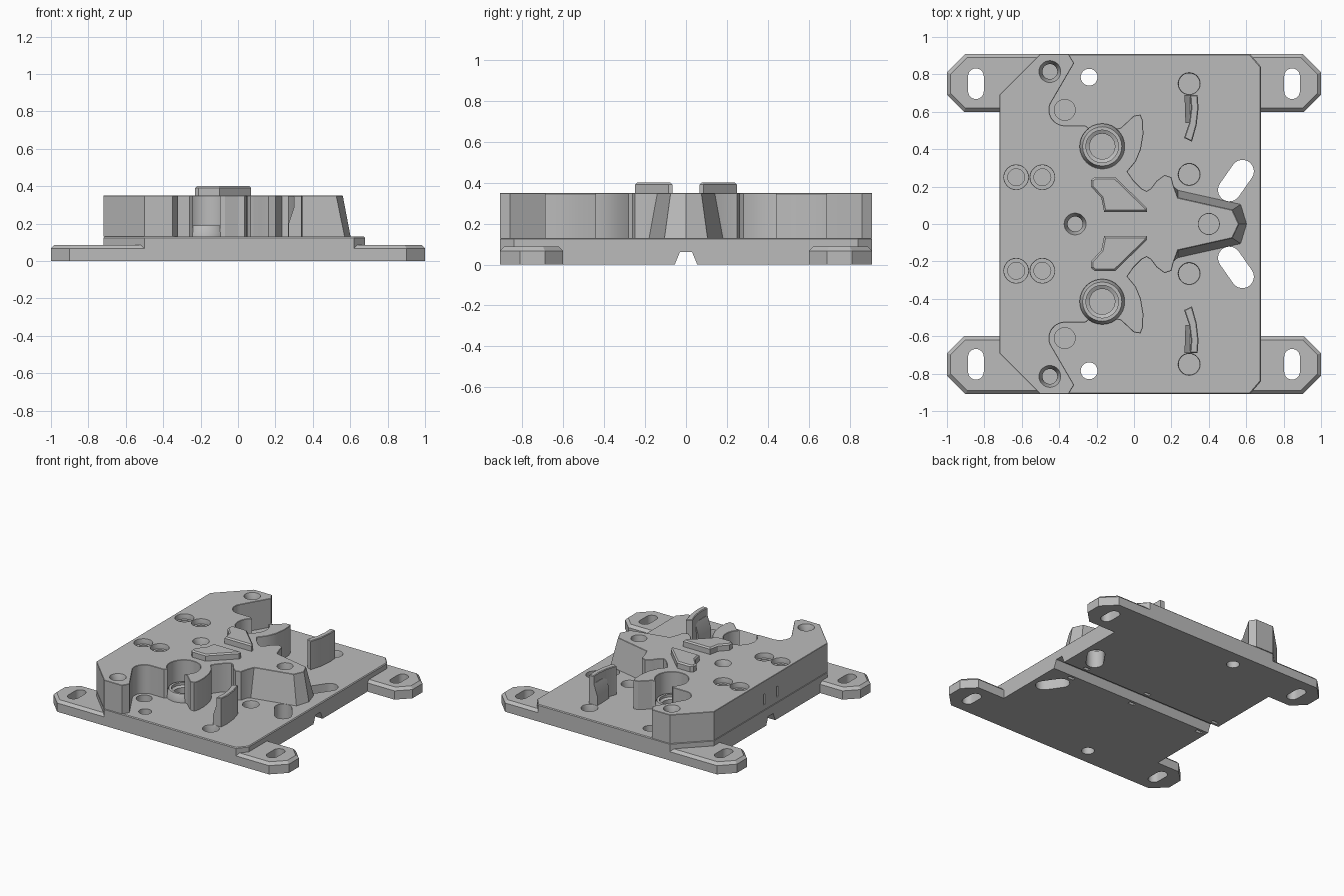
import bpy, bmesh, math

cube = bpy.data.objects.get("Cube")
if cube:
    bpy.data.objects.remove(cube, do_unlink=True)

grey = bpy.data.materials.new("plain_grey")
grey.use_nodes = True
GREY = (0.5, 0.5, 0.5, 1)
grey.diffuse_color = GREY
grey.node_tree.nodes["Principled BSDF"].inputs["Base Color"].default_value = GREY

FLOOR, TOP = 0.13, 0.35


def loft(bm, rings):
    """Closed solid through (outline, height) sections of equal point count."""
    rows = [[bm.verts.new((x, y, z)) for x, y in pts] for pts, z in rings]
    n = len(rows[0])
    for a, b in zip(rows, rows[1:]):
        for i in range(n):
            j = (i + 1) % n
            bm.faces.new((a[i], a[j], b[j], b[i]))
    bm.faces.new(rows[0][::-1])
    bm.faces.new(rows[-1])


def arc(cx, cy, r, start, end, steps=24):
    angles = [math.radians(start + (end - start) * i / steps) for i in range(steps + 1)]
    return [(cx + r * math.cos(a), cy + r * math.sin(a)) for a in angles]


def circle(cx, cy, r):
    return arc(cx, cy, r, 0, 360, 28)[:-1]


def capsule(ax, ay, bx, by, r):
    d = math.degrees(math.atan2(by - ay, bx - ax))
    return arc(bx, by, r, d - 90, d + 90, 12) + arc(ax, ay, r, d + 90, d + 270, 12)


def rect(x0, x1, y0, y1):
    return [(x0, y0), (x1, y0), (x1, y1), (x0, y1)]


def flip(pts, sx=1, sy=1):
    return [(x * sx, y * sy) for x, y in pts]


def bore(bm, x, y, steps):
    """Stepped round plug, given as (radius, height) from top down."""
    loft(bm, [(circle(x, y, r), z) for r, z in steps])


def make(name, bm, chamfer=0):
    bmesh.ops.recalc_face_normals(bm, faces=bm.faces[:])
    if chamfer:
        high = max(v.co.z for v in bm.verts) - 1e-4
        rim = [e for e in bm.edges if all(v.co.z > high for v in e.verts)]
        bmesh.ops.bevel(bm, geom=rim, offset=chamfer, segments=1,
                        affect='EDGES', clamp_overlap=True)
    mesh = bpy.data.meshes.new(name)
    bm.to_mesh(mesh)
    bm.free()
    mesh.materials.append(grey)
    ob = bpy.data.objects.new(name, mesh)
    bpy.context.collection.objects.link(ob)
    return ob


def solid(name, rings, chamfer=0):
    bm = bmesh.new()
    loft(bm, rings)
    return make(name, bm, chamfer)


def select(ob):
    bpy.ops.object.select_all(action='DESELECT')
    ob.select_set(True)
    bpy.context.view_layer.objects.active = ob


def cut(targets, bm):
    cutter = make("cutter", bm)
    cutter.hide_render = True
    for ob in targets:
        mod = ob.modifiers.new("cut", 'BOOLEAN')
        mod.operation, mod.solver, mod.object = 'DIFFERENCE', 'EXACT', cutter
        select(ob)
        bpy.ops.object.modifier_apply(modifier=mod.name)
    bpy.data.objects.remove(cutter, do_unlink=True)


parts = []

# Base plate
half = [(-0.72, 0.69), (-0.5, 0.91), (0.62, 0.91), (0.68, 0.84)]
outline = half + flip(half[::-1], sy=-1)
plate = solid("base_plate", [(outline, 0), (outline, FLOOR)], 0.006)
parts.append(plate)

# Mounting feet with slots
foot = [(0.46, 0.91), (0.9, 0.91), (1, 0.81), (1, 0.69), (0.91, 0.6), (0.46, 0.6)]
for sx, side in ((1, "left"), (-1, "right")):
    for sy, end in ((1, "back"), (-1, "front")):
        pts = flip(foot, sx, sy)
        ob = solid(f"{end}_{side}_foot", [(pts, 0), (pts, 0.087)], 0.02)
        bm = bmesh.new()
        slot = flip(capsule(0.845, 0.71, 0.845, 0.79, 0.042), sx, sy)
        loft(bm, [(slot, -0.1), (slot, 0.2)])
        cut([ob], bm)
        parts.append(ob)

# Raised block: shared contour, then a nose with sloping walls
contour = [(-0.72, 0.69), (-0.5, 0.91), (-0.35, 0.91), (-0.32, 0.86)]
contour += arc(-0.37, 0.61, 0.083, 145, 270, 12)
contour += [(-0.26, 0.527), (-0.24, 0.51)]
contour += arc(-0.17, 0.415, 0.118, 128, 412, 32)
contour += [(-0.07, 0.515), (0, 0.58), (0.035, 0.585), (0.048, 0.55), (0.05, 0.48),
            (0.037, 0.4), (0.01, 0.335), (-0.035, 0.28), (0, 0.23), (0.04, 0.19),
            (0.067, 0.176), (0.09, 0.19), (0.12, 0.23), (0.163, 0.263),
            (0.2, 0.25), (0.213, 0.2)]
nose_low = [(0.235, 0.18), (0.57, 0.105), (0.602, 0)]
nose_high = [(0.235, 0.14), (0.525, 0.075), (0.56, 0)]


def whole(nose):
    pts = contour + nose
    return pts + flip(pts[-2::-1], sy=-1)


block = solid("raised_block", [(whole(nose_low), FLOOR), (whole(nose_high), TOP)], 0.006)
parts.append(block)

# Raised pads, vanes and pocket collars
pad = [(-0.23, 0.235), (-0.21, 0.25), (-0.1, 0.25), (0.07, 0.085), (0.07, 0.065),
       (-0.16, 0.065), (-0.175, 0.14), (-0.23, 0.2)]
vane = [(0.3, 0.69), (0.34, 0.69), (0.345, 0.62), (0.335, 0.53), (0.31, 0.44),
        (0.268, 0.46), (0.295, 0.54), (0.305, 0.62)]
step_low = [(0.27, 0.69), (0.32, 0.69), (0.32, 0.56), (0.275, 0.54)]
step_high = [(0.3, 0.69), (0.32, 0.69), (0.32, 0.56), (0.3, 0.54)]
collars = []
for s, end in ((1, "back"), (-1, "front")):
    p, v = flip(pad, sy=s), flip(vane, sy=s)
    parts.append(solid(f"{end}_pad", [(p, TOP - 0.01), (p, 0.4)], 0.01))
    parts.append(solid(f"{end}_vane", [(v, FLOOR), (v, TOP)], 0.005))
    parts.append(solid(f"{end}_vane_step", [(flip(step_low, sy=s), 0.12),
                                            (flip(step_low, sy=s), 0.2),
                                            (flip(step_high, sy=s), 0.29)]))
    bm = bmesh.new()
    bore(bm, -0.17, s * 0.415, [(0.122, 0.12), (0.122, 0.15), (0.105, 0.19)])
    collars.append(make(f"{end}_collar", bm))
parts += collars

# Holes and side slits in the raised block
bm = bmesh.new()
counterbore = [(0.072, 0.37), (0.065, 0.345), (0.065, 0.31), (0.045, 0.31), (0.045, 0.16)]
plain = [(0.062, 0.37), (0.055, 0.345), (0.055, 0.16)]
stepped = [(0.064, 0.37), (0.057, 0.345), (0.04, 0.3), (0.04, 0.16)]
bore(bm, -0.315, 0, stepped)
bore(bm, 0.4, 0, plain)
for s in (1, -1):
    for x in (-0.63, -0.49):
        bore(bm, x, s * 0.25, counterbore)
    bore(bm, -0.45, s * 0.815, stepped)
    slit = rect(-0.75, -0.69, s * 0.08 - 0.01, s * 0.08 + 0.01)
    loft(bm, [(slit, 0.17), (slit, 0.25)])
cut([block], bm)

# Bores through the collars into the plate
bm = bmesh.new()
for s in (1, -1):
    bore(bm, -0.17, s * 0.415, [(0.087, 0.22), (0.087, 0.17), (0.068, 0.16), (0.068, 0.07)])
cut([plate] + collars, bm)

# Floor holes, through slots and underside channel
bm = bmesh.new()
for s in (1, -1):
    bore(bm, -0.37, s * 0.61, [(0.056, 0.2), (0.056, 0.07)])
    bore(bm, -0.24, s * 0.785, [(0.045, 0.2), (0.045, -0.1)])
    for y in (0.265, 0.75):
        bore(bm, 0.295, s * y, [(0.066, 0.15), (0.056, 0.12), (0.056, 0.05)])
    slot = flip(capsule(0.51, 0.182, 0.58, 0.282, 0.061), sy=s)
    loft(bm, [(slot, -0.1), (slot, 0.2)])
    for x in (-0.66, -0.05, 0.5):
        notch = rect(x - 0.025, x + 0.025, s * 0.085 - 0.012, s * 0.085 + 0.012)
        loft(bm, [(notch, -0.05), (notch, 0.04)])
channel_low, channel_high = rect(-1, 1, -0.055, 0.055), rect(-1, 1, -0.03, 0.03)
loft(bm, [(channel_low, -0.05), (channel_low, 0), (channel_high, 0.06)])
cut([plate], bm)

# Smooth the round walls, keep the edges sharp
for ob in parts:
    select(ob)
    bpy.ops.object.shade_smooth_by_angle(angle=math.radians(28))
